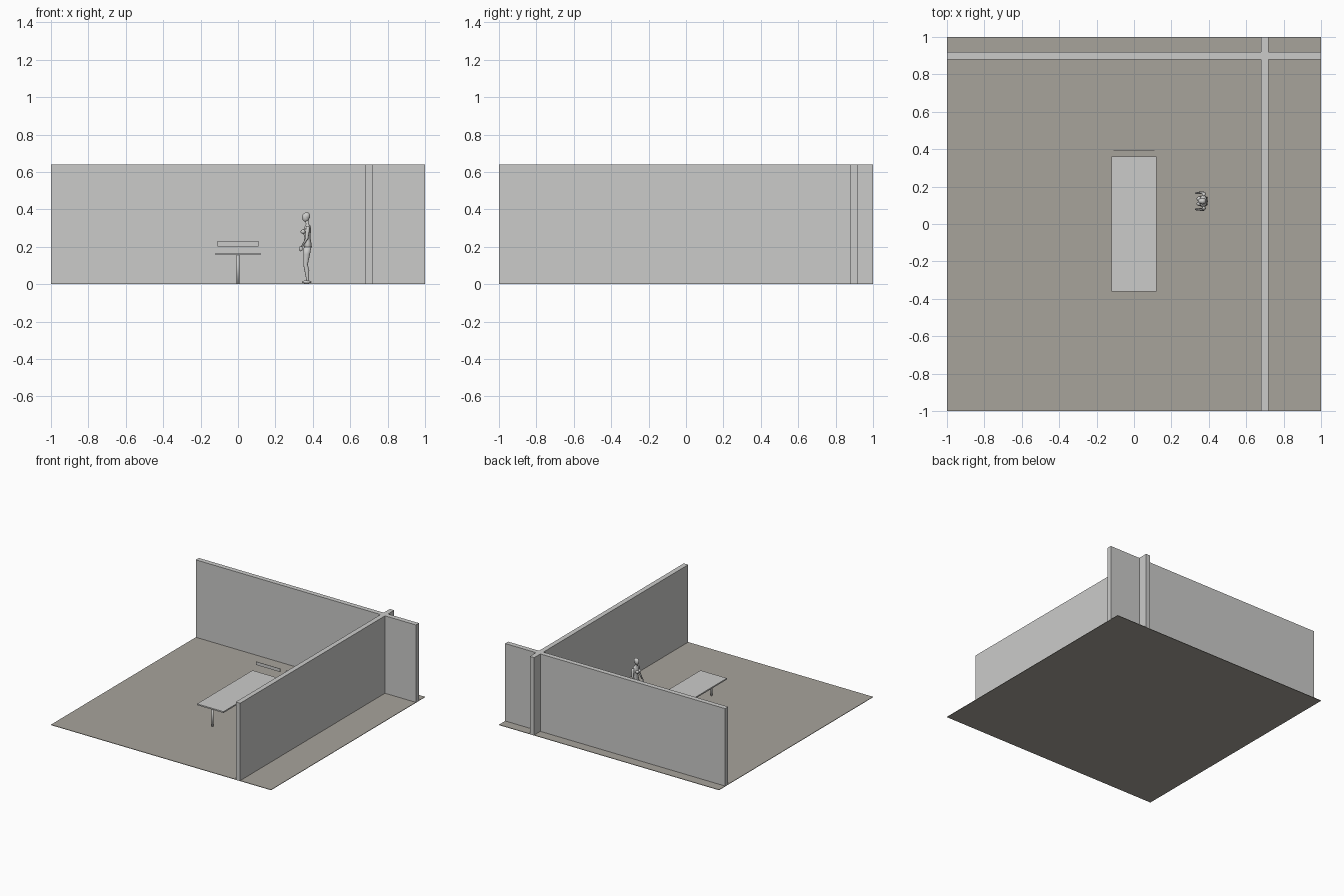
import bpy, bmesh, math
from mathutils import Vector

if "Cube" in bpy.data.objects:
    bpy.data.objects.remove(bpy.data.objects["Cube"])


def material(name, rgb):
    m = bpy.data.materials.new(name)
    m.use_nodes = True
    m.diffuse_color = (*rgb, 1)
    m.node_tree.nodes["Principled BSDF"].inputs["Base Color"].default_value = (*rgb, 1)
    return m


light_grey = material("light grey", (0.6, 0.6, 0.59))
floor_grey = material("warm floor grey", (0.39, 0.37, 0.33))


def add(name, bm, mat, smooth=False):
    bmesh.ops.recalc_face_normals(bm, faces=bm.faces)
    mesh = bpy.data.meshes.new(name)
    bm.to_mesh(mesh)
    bm.free()
    mesh.materials.append(mat)
    for p in mesh.polygons:
        p.use_smooth = smooth
    ob = bpy.data.objects.new(name, mesh)
    bpy.context.collection.objects.link(ob)
    return ob


def box(name, lo, hi, mat):
    lo, hi = Vector(lo), Vector(hi)
    bm = bmesh.new()
    bmesh.ops.create_cube(bm, size=1)
    for v in bm.verts:
        v.co = (lo + hi) / 2 + v.co * (hi - lo)
    return add(name, bm, mat)


def loft(name, rings, mat, sides=14):
    """Closed smooth body through horizontal ellipses (x, y, z, rx, ry)."""
    bm = bmesh.new()
    loops = []
    for x, y, z, rx, ry in rings:
        angles = [2 * math.pi * i / sides for i in range(sides)]
        loops.append([bm.verts.new((x + rx * math.cos(a), y + ry * math.sin(a), z))
                      for a in angles])
    for a, b in zip(loops, loops[1:]):
        for i in range(sides):
            j = (i + 1) % sides
            bm.faces.new((a[i], a[j], b[j], b[i]))
    bm.faces.new(loops[0])
    bm.faces.new(loops[-1])
    return add(name, bm, mat, True)


def ball(name, centre, radii):
    bm = bmesh.new()
    bmesh.ops.create_uvsphere(bm, u_segments=14, v_segments=10, radius=1)
    for v in bm.verts:
        v.co = Vector(centre) + v.co * Vector(radii)
    return add(name, bm, light_grey, True)


# Room
box("floor", (-1, -1, 0), (1, 1, 0.004), floor_grey)
H = 0.64
box("back_wall", (-1, 0.88, 0.004), (1, 0.92, H), light_grey)
box("side_wall_front", (0.68, -1, 0.004), (0.72, 0.88, H), light_grey)
box("side_wall_back", (0.68, 0.92, 0.004), (0.72, 1, H), light_grey)

# Table and hanging panel
box("table_top", (-0.12, -0.36, 0.155), (0.12, 0.36, 0.166), light_grey)
for side, y in (("front", -0.33), ("back", 0.33)):
    loft(side + "_table_leg", [(0, y, z, 0.008, 0.008) for z in (0.004, 0.156)], light_grey, 16)
box("hanging_panel", (-0.11, 0.389, 0.203), (0.11, 0.392, 0.23), light_grey)

# Standing figure, facing -x
Y = 0.122
loft("torso", [(0.372, Y, 0.180, 0.012, 0.020), (0.374, Y, 0.200, 0.021, 0.030),
               (0.372, Y, 0.222, 0.020, 0.029), (0.371, Y, 0.248, 0.016, 0.021),
               (0.369, Y, 0.275, 0.020, 0.026), (0.371, Y, 0.300, 0.019, 0.035),
               (0.373, Y, 0.314, 0.013, 0.028), (0.371, Y, 0.321, 0.008, 0.010),
               (0.367, Y, 0.345, 0.008, 0.009)], light_grey)
ball("head", (0.362, Y, 0.358), (0.020, 0.016, 0.025))
ball("hair", (0.367, Y, 0.364), (0.019, 0.017, 0.021))
for side, s in (("left", -1), ("right", 1)):
    ball(side + "_chest", (0.349, Y + s * 0.013, 0.281), (0.015, 0.012, 0.012))
    loft(side + "_leg", [(0.372, Y + s * 0.016, 0.200, 0.020, 0.015),
                         (0.367, Y + s * 0.016, 0.160, 0.018, 0.014),
                         (0.361, Y + s * 0.016, 0.105, 0.012, 0.010),
                         (0.368, Y + s * 0.017, 0.075, 0.013, 0.010),
                         (0.372, Y + s * 0.017, 0.025, 0.007, 0.006),
                         (0.373, Y + s * 0.017, 0.008, 0.009, 0.007)], light_grey)
    ball(side + "_foot", (0.367, Y + s * 0.018, 0.012), (0.027, 0.010, 0.008))
    loft(side + "_arm", [(0.373, Y + s * 0.034, 0.312, 0.007, 0.007),
                         (0.373, Y + s * 0.039, 0.296, 0.011, 0.010),
                         (0.368, Y + s * 0.045, 0.245, 0.008, 0.008),
                         (0.343, Y + s * 0.044, 0.203, 0.006, 0.006)], light_grey)
    ball(side + "_hand", (0.336, Y + s * 0.043, 0.190), (0.010, 0.006, 0.014))
